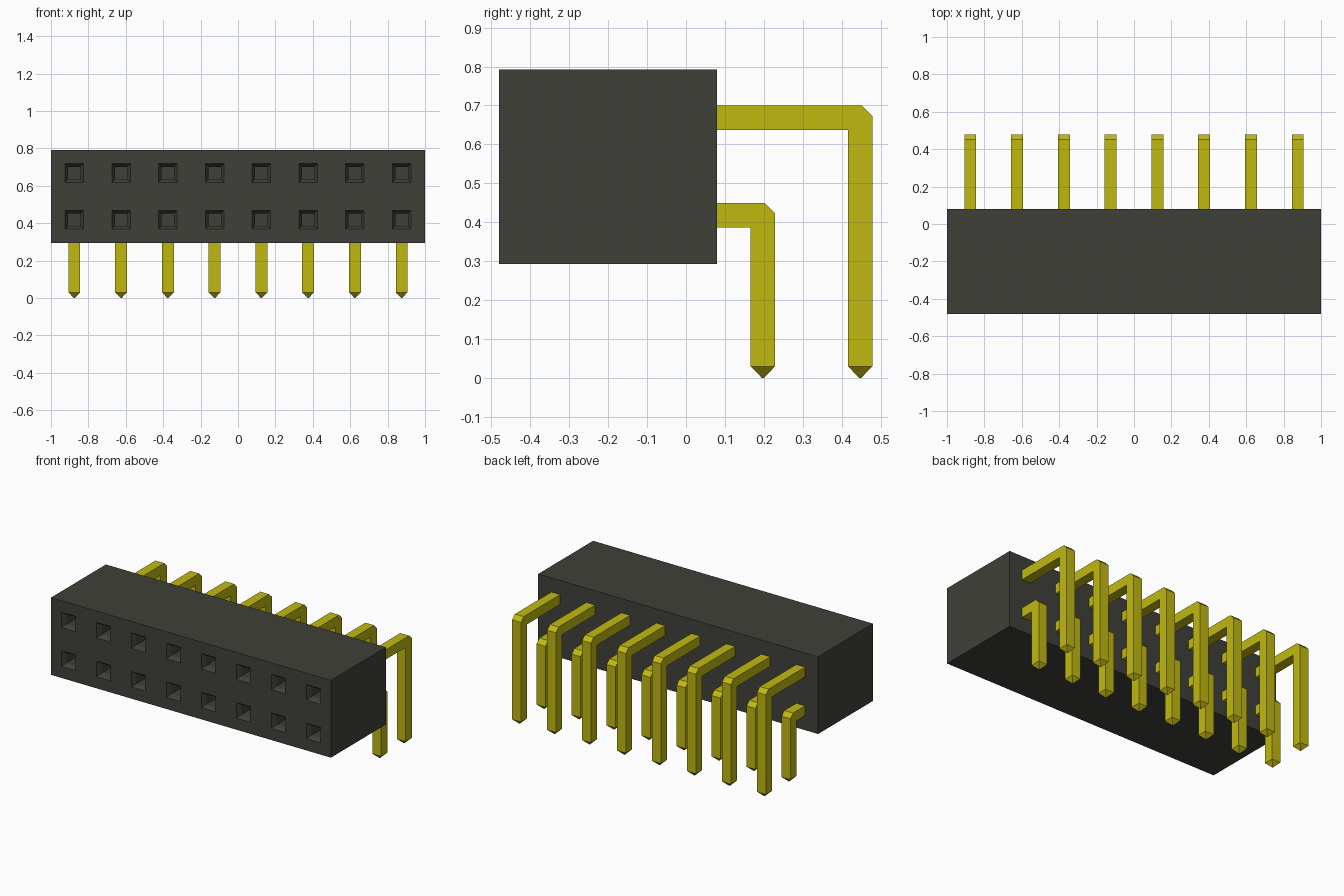
import bpy, bmesh
from mathutils import Vector

cube = bpy.data.objects.get("Cube")
if cube:
    bpy.data.objects.remove(cube, do_unlink=True)

COLUMNS, PITCH = 8, 0.25
XS = [(i - (COLUMNS - 1) / 2) * PITCH for i in range(COLUMNS)]
FRONT, BACK, BOTTOM, TOP = -0.48, 0.08, 0.293, 0.792
HALF = 0.0315           # half the pin thickness
TIP = 0.03              # height of the pointed pin end


def material(name, rgb):
    m = bpy.data.materials.new(name)
    m.use_nodes = True
    m.diffuse_color = (*rgb, 1)
    bsdf = next(n for n in m.node_tree.nodes if n.type == 'BSDF_PRINCIPLED')
    bsdf.inputs["Base Color"].default_value = (*rgb, 1)
    return m


def finish(bm, name, mat):
    bmesh.ops.recalc_face_normals(bm, faces=bm.faces)
    mesh = bpy.data.meshes.new(name)
    bm.to_mesh(mesh)
    bm.free()
    mesh.materials.append(mat)
    return mesh


def add(name, mesh, location=(0, 0, 0)):
    ob = bpy.data.objects.new(name, mesh)
    ob.location = location
    bpy.context.collection.objects.link(ob)
    return ob


def square_loft(bm, x, z, rings):
    """Closed square tube along y from (y, half size) rings."""
    loops = [[bm.verts.new((x + sx * h, y, z + sz * h))
              for sx, sz in ((-1, -1), (1, -1), (1, 1), (-1, 1))]
             for y, h in rings]
    for a, b in zip(loops, loops[1:]):
        for i in range(4):
            j = (i + 1) % 4
            bm.faces.new((a[i], a[j], b[j], b[i]))
    bm.faces.new(loops[0])
    bm.faces.new(loops[-1])


def pin_mesh(name, y_out, z_top, mat):
    """Right-angle pin: side profile extruded in x, then a pointed end."""
    c, t = 0.027, 2 * HALF
    start, y_in = BACK - 0.03, y_out - t
    profile = [(start, z_top - t), (y_in, z_top - t), (y_in, TIP), (y_out, TIP),
               (y_out, z_top - c), (y_out - c, z_top), (start, z_top)]
    bm = bmesh.new()
    side = bm.faces.new([bm.verts.new((-HALF, y, z)) for y, z in profile])
    out = bmesh.ops.extrude_face_region(bm, geom=[side], use_keep_orig=True)
    bmesh.ops.translate(bm, vec=(2 * HALF, 0, 0),
                        verts=[v for v in out["geom"] if isinstance(v, bmesh.types.BMVert)])
    # Draw the bottom face down to a small tip
    end = min(bm.faces, key=lambda f: f.calc_center_median().z
              if all(abs(v.co.z - TIP) < 1e-4 for v in f.verts) else 9)
    tip = bmesh.ops.extrude_discrete_faces(bm, faces=[end])["faces"][0]
    centre = tip.calc_center_median()
    for v in tip.verts:
        v.co = centre + (v.co - centre) * 0.08 - Vector((0, 0, TIP))
    return finish(bm, name, mat)


plastic = material("dark grey plastic", (0.051, 0.051, 0.042))
metal = material("yellow metal", (0.53, 0.485, 0.005))

# Housing block
bm = bmesh.new()
bmesh.ops.create_cube(bm, size=1)
bmesh.ops.scale(bm, vec=(2, BACK - FRONT, TOP - BOTTOM), verts=bm.verts)
bmesh.ops.translate(bm, vec=(0, (FRONT + BACK) / 2, (TOP + BOTTOM) / 2), verts=bm.verts)
housing = add("housing", finish(bm, "housing", plastic))

# Funnel-mouthed sockets cut into the front
bm = bmesh.new()
for x in XS:
    for z in (0.418, 0.668):
        square_loft(bm, x, z, [(FRONT - 0.02, 0.05), (FRONT, 0.05),
                               (FRONT + 0.025, 0.033), (FRONT + 0.2, 0.033)])
cutter = add("socket_cutter", finish(bm, "socket_cutter", plastic))
cutter.hide_render = True
cut = housing.modifiers.new("sockets", 'BOOLEAN')
cut.operation, cut.solver, cut.object = 'DIFFERENCE', 'EXACT', cutter
bpy.context.view_layer.objects.active = housing
bpy.ops.object.modifier_apply(modifier=cut.name)
bpy.data.objects.remove(cutter, do_unlink=True)

# Two rows of bent pins
for row, y_out, z_top in (("upper", 0.479, 0.70), ("lower", 0.229, 0.45)):
    mesh = pin_mesh(row + "_pin", y_out, z_top, metal)
    for i, x in enumerate(XS):
        add(f"{row}_pin_{i + 1}", mesh, (x, 0, 0))
